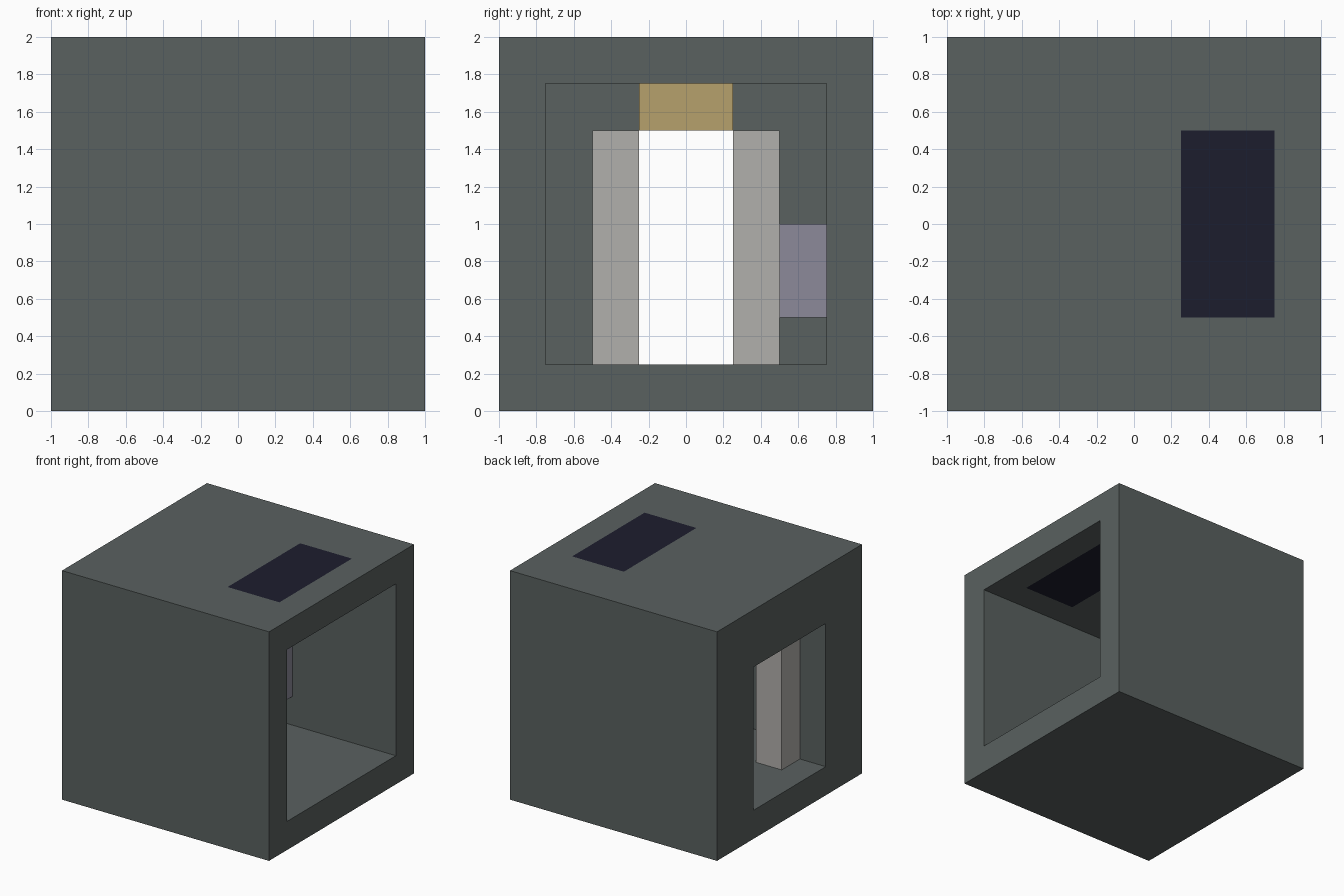
import bpy

if "Cube" in bpy.data.objects:
    bpy.data.objects.remove(bpy.data.objects["Cube"])


def srgb(r, g, b):
    return tuple((c / 255) ** 2.2 for c in (r, g, b)) + (1.0,)


def material(name, rgb):
    m = bpy.data.materials.new(name)
    m.diffuse_color = srgb(*rgb)
    m.use_nodes = True
    m.node_tree.nodes["Principled BSDF"].inputs["Base Color"].default_value = m.diffuse_color
    return m


def box(name, lo, hi, mat=None):
    """Axis-aligned box between two corners."""
    centre = [(a + b) / 2 for a, b in zip(lo, hi)]
    size = [b - a for a, b in zip(lo, hi)]
    bpy.ops.mesh.primitive_cube_add(size=1)
    ob = bpy.context.object
    ob.name = name
    for v in ob.data.vertices:
        v.co = [c + s * k for c, s, k in zip(centre, size, v.co)]
    if mat:
        ob.data.materials.append(mat)
    return ob


def cut(target, lo, hi):
    """Subtract a box from the target and discard the cutter."""
    cutter = box("cutter", lo, hi)
    cutter.hide_render = True
    mod = target.modifiers.new("cut", 'BOOLEAN')
    mod.operation = 'DIFFERENCE'
    mod.solver = 'EXACT'
    mod.object = cutter
    bpy.context.view_layer.objects.active = target
    bpy.ops.object.modifier_apply(modifier=mod.name)
    bpy.data.objects.remove(cutter, do_unlink=True)


wall = material("wall_grey", (90, 97, 96))
pale = material("pale_grey", (176, 174, 171))
tan = material("tan", (181, 160, 108))
violet = material("violet_grey", (139, 136, 152))
navy = material("navy", (34, 35, 49))

# Shell: room open on the right, doorway on the left, hole in the roof
shell = box("room_shell", (-1, -1, 0), (1, 1, 2), wall)
cut(shell, (-0.75, -0.75, 0.25), (1.2, 0.75, 1.75))
cut(shell, (-1.2, -0.5, 0.25), (-0.6, 0.5, 1.5))
cut(shell, (0.25, -0.5, 1.6), (0.75, 0.5, 2.2))

# Roof panel filling the hole
box("roof_panel", (0.25, -0.5, 1.75), (0.75, 0.5, 2), navy)

# Door posts just inside the doorway
for side, y in (("front", -0.5), ("back", 0.25)):
    box(f"door_post_{side}", (-0.75, y, 0.25), (-0.5, y + 0.25, 1.5), pale)

# Lamp over the doorway
box("door_lamp", (-0.75, -0.25, 1.5), (-0.5, 0.25, 1.75), tan)

# Panel on the back wall
box("wall_panel", (-0.5, 0.5, 0.5), (0, 0.75, 1), violet)
